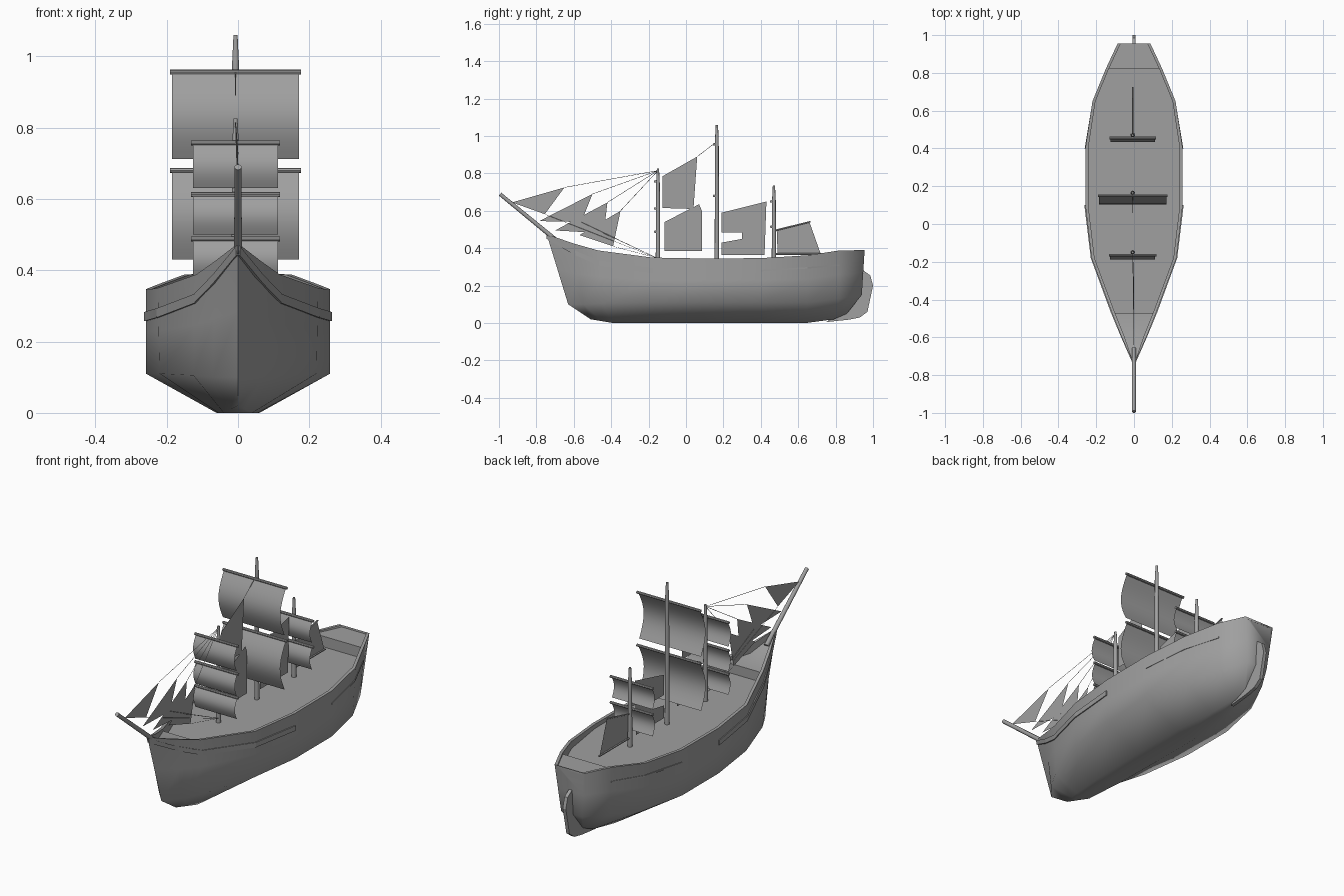
import bpy, bmesh, math
from mathutils import Vector

cube = bpy.data.objects.get("Cube")
if cube:
    bpy.data.objects.remove(cube, do_unlink=True)

grey = bpy.data.materials.new("plain_grey")
grey.use_nodes = True
COLOUR = (0.35, 0.35, 0.35, 1)
grey.diffuse_color = COLOUR
grey.node_tree.nodes["Principled BSDF"].inputs["Base Color"].default_value = COLOUR

MAST_X = -0.007


def finish(name, bm, smooth=None):
    bmesh.ops.remove_doubles(bm, verts=bm.verts, dist=0.0002)
    bmesh.ops.dissolve_degenerate(bm, edges=bm.edges, dist=0.0002)
    bmesh.ops.recalc_face_normals(bm, faces=bm.faces)
    mesh = bpy.data.meshes.new(name)
    bm.to_mesh(mesh)
    bm.free()
    mesh.materials.append(grey)
    obj = bpy.data.objects.new(name, mesh)
    bpy.context.collection.objects.link(obj)
    if smooth:
        bpy.ops.object.select_all(action='DESELECT')
        obj.select_set(True)
        bpy.context.view_layer.objects.active = obj
        bpy.ops.object.shade_smooth_by_angle(angle=smooth)
    return obj


def bridge(bm, rings):
    for a, b in zip(rings, rings[1:]):
        n = len(a)
        for i in range(n):
            j = (i + 1) % n
            bm.faces.new((a[i], a[j], b[j], b[i]))


def pole(name, start, end, r1, r2=None, sides=10):
    start, end = Vector(start), Vector(end)
    axis = end - start
    bm = bmesh.new()
    bmesh.ops.create_cone(bm, cap_ends=True, segments=sides, radius1=r1,
                          radius2=r1 if r2 is None else r2, depth=axis.length)
    turn = axis.to_track_quat('Z', 'Y').to_matrix().to_4x4()
    bm.transform(turn)
    bmesh.ops.translate(bm, verts=bm.verts, vec=(start + end) / 2)
    return finish(name, bm, 0.7)


def plate(name, outline, x=0.0, thickness=0.0):
    bm = bmesh.new()
    bm.faces.new([bm.verts.new((x, y, z)) for y, z in outline])
    obj = finish(name, bm)
    if thickness:
        mod = obj.modifiers.new("thickness", 'SOLIDIFY')
        mod.thickness, mod.offset = thickness, 0
    return obj


# Hull stations: rail (y, half width, z), deck z, chine (y, w, z), keel (y, w, z)
STATIONS = [
    ((-.745, 0, .475), .45, (-.63, 0, .1), (-.51, 0, .02)),
    ((-.6, .065, .425), .385, (-.55, .07, .1), (-.45, .02, .01)),
    ((-.47, .117, .388), .375, (-.45, .125, .105), (-.39, .04, 0)),
    ((-.47, .117, .388), .325, (-.45, .125, .105), (-.39, .04, 0)),
    ((-.18, .225, .35), .325, (-.18, .22, .11), (-.18, .055, 0)),
    ((.1, .258, .345), .325, (.1, .258, .11), (.1, .06, 0)),
    ((.4, .258, .347), .325, (.4, .258, .11), (.4, .06, 0)),
    ((.65, .22, .362), .325, (.65, .205, .11), (.64, .04, 0)),
    ((.82, .15, .388), .325, (.82, .13, .13), (.79, .02, .02)),
    ((.82, .15, .388), .38, (.82, .13, .13), (.79, .02, .02)),
    ((.955, .087, .39), .38, (.94, .06, .15), (.86, .012, .05)),
]
RAIL = 0.016


def half_section(station):
    (ty, tw, tz), deck, (cy, cw, cz), (ky, kw, kz) = station
    inner = max(0, tw - RAIL)
    return [(0, ky, kz), (kw, ky, kz), (cw, cy, cz),
            ((tw + cw) / 2, (ty + cy) / 2, (tz + cz) / 2), (tw, ty, tz),
            (inner, ty, tz), (inner, ty, deck), (0, ty, deck)]


bm = bmesh.new()
rings = []
for s in STATIONS:
    half = half_section(s)
    port = [bm.verts.new(p) for p in half]
    starboard = [bm.verts.new((-x, y, z)) for x, y, z in half]
    rings.append(port + starboard[::-1])
bridge(bm, rings)
last = rings[-1]
for i in range(7):
    bm.faces.new((last[i], last[i + 1], last[-2 - i], last[-1 - i]))
finish("hull", bm, 1.15)


# Planks that follow the hull side
def plank(name, stations, heights, h, out):
    for side, label in ((1, "left"), (-1, "right")):
        bm = bmesh.new()
        rings = []
        for i, z in zip(stations, heights):
            top, _, chine, _ = STATIONS[i]
            ring = []
            for zz, off in ((z + h, out), (z - h, out), (z - h, -.004), (z + h, -.004)):
                t = (top[2] - zz) / (top[2] - chine[2])
                y = top[0] + (chine[0] - top[0]) * t
                w = top[1] + (chine[1] - top[1]) * t
                ring.append(bm.verts.new((side * max(0, w + off), y, zz)))
            rings.append(ring)
        bridge(bm, rings)
        for end in (rings[0], rings[-1]):
            bm.faces.new(end)
        finish(f"{name}_{label}", bm)


plank("bow_wale", (0, 1, 2, 4, 5), (.455, .375, .32, .28, .27), .013, .005)
plank("quarter_wale", (6, 7, 8), (.28, .295, .31), .004, .003)

# Rudder and bowsprit
plate("rudder", [(.75, .005), (.87, .018), (.93, .03), (.97, .06), (1, .2),
                 (.985, .255), (.95, .28), (.93, .15)], thickness=.018)
pole("bowsprit", (0, -.66, .415), (0, -.994, .689), .012, .01)

# Masts
for name, y, top in (("fore", -.15, .825), ("main", .165, 1.06), ("mizzen", .47, .735)):
    shoulder = top - .08
    pole(f"{name}_mast", (MAST_X, y, .32), (MAST_X, y, shoulder), .012, .01)
    pole(f"{name}_topmast", (MAST_X, y, shoulder), (MAST_X, y, top), .01, .006)


# Square sails hung from yards, bellied toward the bow
def square_sail(name, y, top, bottom, half_width):
    rows = 10
    bm = bmesh.new()
    pairs = []
    for i in range(rows + 1):
        t = i / rows
        belly = (top - bottom) * (.17 * math.sin(math.pi * t) + .04 * t)
        z = top + (bottom - top) * t
        pairs.append([bm.verts.new((MAST_X + s * half_width, y - belly, z)) for s in (-1, 1)])
    for a, b in zip(pairs, pairs[1:]):
        bm.faces.new((a[0], a[1], b[1], b[0]))
    finish(f"{name}_sail", bm, 1)
    reach = half_width + .006
    pole(f"{name}_yard", (MAST_X - reach, y, top), (MAST_X + reach, y, top), .007, sides=8)


square_sail("main_upper", .15, .955, .712, .178)
square_sail("main_lower", .15, .68, .43, .178)
for level, top, bottom in (("upper", .757, .63), ("middle", .612, .5), ("lower", .488, .38)):
    square_sail(f"fore_{level}", -.165, top, bottom, .119)
square_sail("mizzen_upper", .455, .65, .54, .117)
square_sail("mizzen_lower", .455, .515, .4, .117)

# Staysails between the masts
plate("fore_upper_staysail", [(-.125, .785), (.06, .89), (.04, .61), (-.125, .615)], MAST_X)
plate("fore_lower_staysail", [(-.115, .54), (.07, .635), (.085, .6), (.085, .385), (-.115, .385)], MAST_X)
plate("mizzen_staysail", [(.19, .59), (.43, .65), (.42, .365), (.19, .365), (.19, .43),
                          (.3, .45), (.3, .485), (.19, .485)], MAST_X)

# Spanker with gaff and boom
plate("spanker_sail", [(.485, .495), (.66, .54), (.72, .37), (.49, .37)], MAST_X)
pole("spanker_gaff", (MAST_X, .475, .495), (MAST_X, .665, .542), .004, sides=6)
pole("spanker_boom", (MAST_X, .475, .37), (MAST_X, .725, .37), .005, sides=6)

# Jibs and their stays
masthead = (MAST_X, -.15, .815)
JIBS = [
    [(-.93, .645), (-.65, .725), (-.755, .582)],
    [(-.785, .545), (-.5, .69), (-.56, .54)],
    [(-.7, .495), (-.42, .645), (-.44, .48)],
    [(-.57, .47), (-.35, .6), (-.39, .41)],
]
for i, jib in enumerate(JIBS):
    plate(f"jib_{i + 1}", jib)
    pole(f"jib_stay_{i + 1}", (0, *jib[1]), masthead, .0012, sides=4)
    pole(f"jib_sheet_{i + 1}", (0, *jib[2]), (0, -.16, .35), .0008, sides=4)
pole("fore_stay", (MAST_X, .165, .97), (MAST_X, .06, .89), .0012, sides=4)
